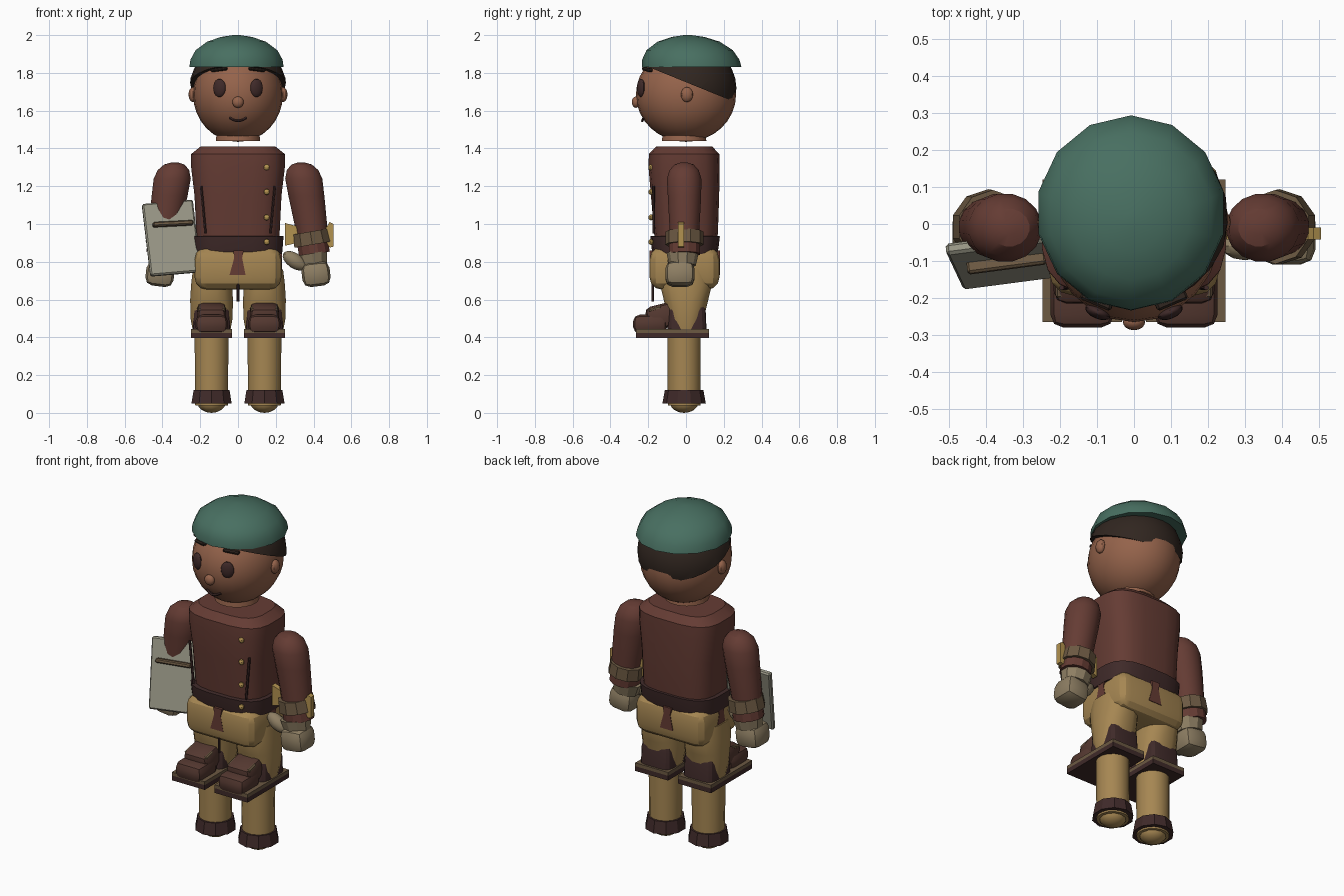
import bpy, bmesh, math
from mathutils import Matrix, Vector, Euler

if "Cube" in bpy.data.objects:
    bpy.data.objects.remove(bpy.data.objects["Cube"])

def material(name, rgb):
    m = bpy.data.materials.new(name)
    m.diffuse_color = (*rgb, 1)
    m.use_nodes = True
    m.node_tree.nodes["Principled BSDF"].inputs["Base Color"].default_value = m.diffuse_color
    return m

SKIN = material("skin", (.30, .125, .07))
COAT = material("coat", (.13, .045, .034))
DARK = material("dark_leather", (.05, .023, .022))
BOOT = material("boot_leather", (.09, .04, .03))
HAIR = material("hair", (.03, .019, .014))
FELT = material("felt", (.065, .16, .12))
CLOTH = material("trousers", (.38, .24, .085))
GLOVE = material("glove", (.27, .21, .125))
BAND = material("band", (.15, .10, .055))
PAPER = material("paper", (.32, .31, .24))
BRASS = material("brass", (.45, .29, .08))

def finish(name, bm, mat):
    bmesh.ops.recalc_face_normals(bm, faces=bm.faces)
    me = bpy.data.meshes.new(name)
    bm.to_mesh(me)
    bm.free()
    me.materials.append(mat)
    ob = bpy.data.objects.new(name, me)
    bpy.context.collection.objects.link(ob)
    return ob

def place(loc, scale=(1, 1, 1), rot=(0, 0, 0)):
    return Matrix.LocRotScale(Vector(loc), Euler(rot), Vector(scale))

def ball(name, mat, loc, radii, rot=(0, 0, 0), seg=16, rings=10):
    bm = bmesh.new()
    bmesh.ops.create_uvsphere(bm, u_segments=seg, v_segments=rings, radius=1, matrix=place(loc, radii, rot))
    return finish(name, bm, mat)

def box(name, mat, loc, size, rot=(0, 0, 0), bevel=0, seg=2):
    bm = bmesh.new()
    bmesh.ops.create_cube(bm, size=1, matrix=place((0, 0, 0), size))
    if bevel:
        bmesh.ops.bevel(bm, geom=bm.edges[:], offset=bevel, segments=seg, profile=.5, affect='EDGES')
    bmesh.ops.transform(bm, matrix=place(loc, rot=rot), verts=bm.verts)
    return finish(name, bm, mat)

def loft(name, mat, sections, n=16, power=2, xf=None):
    """Skin superellipse sections (z, cx, cy, rx, ry)."""
    bm = bmesh.new()
    rows = []
    for z, cx, cy, rx, ry in sections:
        row = []
        for i in range(n):
            a = 2 * math.pi * (i + .5) / n
            c, s = math.cos(a), math.sin(a)
            row.append(bm.verts.new((cx + rx * math.copysign(abs(c) ** (2 / power), c),
                                     cy + ry * math.copysign(abs(s) ** (2 / power), s), z)))
        rows.append(row)
    for a, b in zip(rows, rows[1:]):
        for i in range(n):
            bm.faces.new((a[i], a[(i + 1) % n], b[(i + 1) % n], b[i]))
    bm.faces.new(rows[0])
    bm.faces.new(rows[-1])
    if xf:
        bmesh.ops.transform(bm, matrix=xf, verts=bm.verts)
    return finish(name, bm, mat)

def prism(name, mat, pts, y0, y1, turn=0):
    """Extrude an xz outline along y, then turn it about z."""
    bm = bmesh.new()
    f = bm.faces.new([bm.verts.new((x, y0, z)) for x, z in pts])
    ext = bmesh.ops.extrude_face_region(bm, geom=[f])["geom"]
    bmesh.ops.translate(bm, vec=(0, y1 - y0, 0), verts=[v for v in ext if isinstance(v, bmesh.types.BMVert)])
    bmesh.ops.rotate(bm, matrix=Matrix.Rotation(turn, 3, 'Z'), verts=bm.verts)
    return finish(name, bm, mat)

def rod(name, mat, pts, r):
    cu = bpy.data.curves.new(name, 'CURVE')
    cu.dimensions = '3D'
    cu.bevel_depth, cu.bevel_resolution, cu.use_fill_caps = r, 1, True
    sp = cu.splines.new('POLY')
    sp.points.add(len(pts) - 1)
    for p, co in zip(sp.points, pts):
        p.co = (*co, 1)
    cu.materials.append(mat)
    ob = bpy.data.objects.new(name, cu)
    bpy.context.collection.objects.link(ob)

# Head and neck
ball("head", SKIN, (0, 0, 1.685), (.238, .265, .25), seg=24, rings=16)
loft("neck", SKIN, [(1.44, 0, -.01, .12, .12), (1.52, 0, -.01, .11, .11)])
ball("nose", SKIN, (0, -.265, 1.645), (.03, .022, .03))
rod("mouth", DARK, [(.045 * t, -.232 + .008 * t * t, 1.545 + .018 * t * t) for t in (-1, -.6, -.2, .2, .6, 1)], .007)
for s in (-1, 1):
    ball("eye", DARK, (s * .098, -.238, 1.72), (.036, .018, .048), (0, 0, s * .4))
    box("eyebrow", HAIR, (s * .1, -.205, 1.818), (.09, .03, .018), (0, s * .12, s * .4), .006, 1)
    ball("ear", SKIN, (s * .238, .005, 1.685), (.024, .032, .04), seg=12, rings=8)

# Hair: a cap sliced along a plane falling to the nape
bm = bmesh.new()
bmesh.ops.create_uvsphere(bm, u_segments=24, v_segments=14, radius=1, matrix=place((0, .005, 1.72), (.257, .262, .24)))
bmesh.ops.bisect_plane(bm, geom=bm.verts[:] + bm.edges[:] + bm.faces[:], plane_co=(0, -.22, 1.84),
                       plane_no=(0, .195, .48), clear_inner=True)
bmesh.ops.holes_fill(bm, edges=[e for e in bm.edges if e.is_boundary])
finish("hair", bm, HAIR)

# Flat cap, fourteen sided
loft("cap", FELT, [(z, -.008, .03 - .02 * (z - 1.83) / .17, r, r * 1.03) for z, r in
     ((1.833, .235), (1.83, .256), (1.87, .25), (1.92, .222), (1.965, .16), (1.99, .085), (2, .02))], n=14)

# Torso, hem and trousers seat
loft("coat_body", COAT, [(.86, 0, 0, .215, .16), (.95, 0, 0, .222, .17), (1.15, 0, -.005, .232, .182),
     (1.30, 0, -.01, .25, .19), (1.37, 0, -.01, .25, .188), (1.41, 0, -.01, .2, .15)], n=20, power=3.2)
loft("coat_hem", DARK, [(.84, 0, -.005, .235, .17), (.87, 0, -.005, .238, .178), (.935, 0, -.005, .243, .186),
     (.938, 0, -.005, .215, .16)], n=20, power=3.2)
box("trousers_seat", CLOTH, (0, -.008, .765), (.46, .37, .225), bevel=.065, seg=3)
for k, (d, name) in enumerate(((.194, "front"), (.232, "right"), (.18, "back"), (.232, "left"))):
    prism("hem_tab_" + name, COAT, [(-.025, .86), (-.02, .82), (-.045, .73), (.04, .73), (.022, .82), (.03, .86)],
          -d, -d + .05, k * math.pi / 2)
for z in (1.30, 1.17, 1.035, .905):
    ball("button", BRASS, (.152, -.185, z), (.016, .014, .016), seg=10, rings=6)
for s in (-1, 1):
    rod("coat_seam", DARK, [(s * .195, -.172, 1.2), (s * .172, -.17, .95)], .007)
rod("fly_seam", DARK, [(0, -.176, .59), (0, -.176, .69)], .007)

for s in (-1, 1):
    # Sleeve, wrist bands, glove
    loft("sleeve", COAT, [(z, s * x, y, r, r * .93) for z, x, y, r in
         ((.86, .402, -.01, .08), (1.0, .385, -.008, .088), (1.15, .362, -.008, .097), (1.24, .348, -.01, .1),
          (1.285, .342, -.01, .085), (1.315, .337, -.01, .055), (1.325, .335, -.01, .02))])
    tilt = lambda x, z: place((s * x, -.008, z), rot=(0, -s * .17, 0))
    loft("wrist_band", BAND, [(-.035, 0, 0, .102, .102), (.035, 0, 0, .096, .1)], n=10, xf=tilt(.388, .925))
    loft("wrist_ring", COAT, [(-.03, 0, 0, .085, .085), (.03, 0, 0, .085, .085)], n=12, xf=tilt(.4, .87))
    loft("glove_cuff", GLOVE, [(-.035, 0, -.01, .075, .07), (.03, 0, -.01, .088, .085)], n=10, xf=tilt(.395, .815))
    box("glove_fist", GLOVE, (s * .413, -.032, .735), (.15, .155, .13), (0, -s * .12, 0), .04)
    ball("glove_thumb", GLOVE, (s * .30, -.06, .805), (.072, .038, .04), (0, s * .6, 0), 12, 8)

    # Leg, knee-high boot on its sole plate
    x = s * .14
    loft("thigh", CLOTH, [(.43, x, 0, .1, .085), (.5, x, 0, .113, .095), (.6, x, 0, .115, .12),
                          (.68, x, 0, .11, .14), (.76, x, 0, .1, .13)], power=2.4)
    loft("shin", CLOTH, [(.04, x, -.01, .088, .088), (.45, x, -.01, .092, .09)])
    loft("ankle_cuff", DARK, [(.05, x, -.01, .112, .115), (.12, x, -.01, .1, .102)], n=10)
    ball("foot_tip", CLOTH, (x, -.01, .055), (.075, .075, .055), seg=12, rings=8)
    box("sole_lower", DARK, (x, -.072, .41), (.215, .385, .028))
    box("sole_upper", BAND, (x, -.072, .434), (.215, .385, .02))
    box("boot_toe", BOOT, (x, -.19, .47), (.172, .18, .1), bevel=.035)
    box("boot_instep", BOOT, (x, -.13, .51), (.155, .16, .13), (.25, 0, 0), .035)
    box("boot_strap", BAND, (x, -.165, .55), (.145, .07, .02), (.25, 0, 0), .006, 1)
    loft("boot_shaft", DARK, [(.43, x, .005, .1, .105), (.54, x, .005, .097, .1), (.575, x, .005, .088, .09)], n=16, power=5)

# Wrist tag crossing one arm
prism("wrist_tag", BRASS, [(.25, .885), (.375, .915), (.47, .9), (.485, .875), (.505, .88), (.505, 1.0),
      (.485, 1.01), (.47, .985), (.375, .97), (.25, 1.005)], -.042, -.01)

# Board with its bar on the other arm
lean = (-.26, -.085, .13)
box("board", PAPER, (-.352, -.098, .925), (.272, .032, .395), lean, .008, 1)
box("board_bar", BAND, (-.345, -.1, 1.0), (.215, .045, .024), (-.26, -.05, .13), .006, 1)

bpy.ops.object.select_all(action='SELECT')
bpy.context.view_layer.objects.active = bpy.data.objects["head"]
bpy.ops.object.convert(target='MESH')
bpy.ops.object.shade_smooth_by_angle(angle=math.radians(28))
